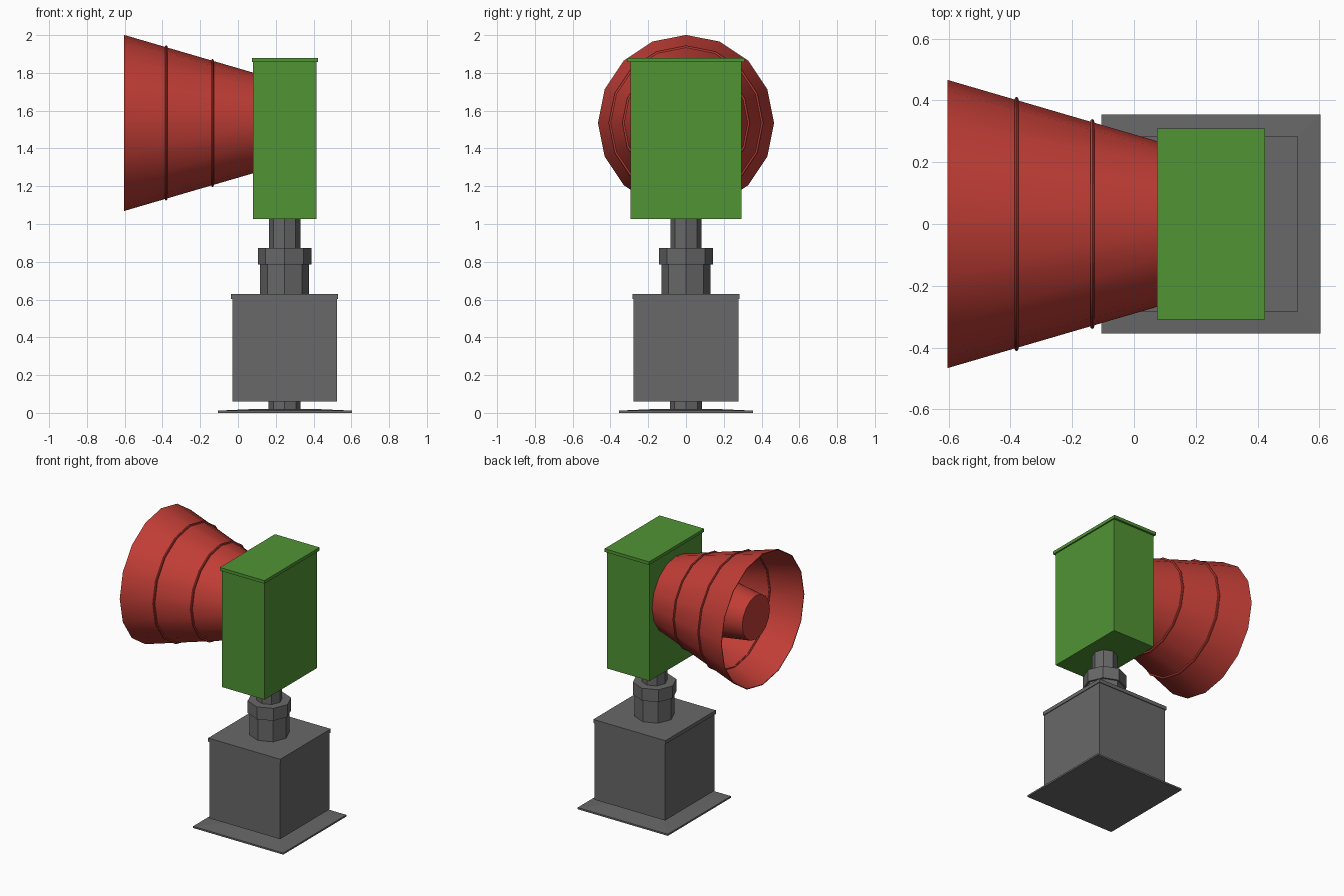
import bpy
import bmesh
import math
from mathutils import Vector

cube = bpy.data.objects.get("Cube")
if cube:
    bpy.data.objects.remove(cube, do_unlink=True)

POST_X = 0.247   # axis of the stand
HORN_Z = 1.535   # axis of the horn


def material(name, rgb):
    mat = bpy.data.materials.new(name)
    mat.use_nodes = True
    color = (*rgb, 1.0)
    mat.diffuse_color = color
    bsdf = mat.node_tree.nodes["Principled BSDF"]
    bsdf.inputs["Base Color"].default_value = color
    bsdf.inputs["Roughness"].default_value = 0.7
    return mat


RED = material("red", (0.53, 0.047, 0.036))
GREEN = material("green", (0.082, 0.295, 0.034))
GREY = material("grey", (0.138, 0.138, 0.138))


def finish(name, bm, mat, smooth=False):
    bmesh.ops.recalc_face_normals(bm, faces=bm.faces)
    mesh = bpy.data.meshes.new(name)
    bm.to_mesh(mesh)
    bm.free()
    mesh.materials.append(mat)
    obj = bpy.data.objects.new(name, mesh)
    bpy.context.collection.objects.link(obj)
    if smooth:
        bpy.ops.object.select_all(action="DESELECT")
        obj.select_set(True)
        bpy.context.view_layer.objects.active = obj
        bpy.ops.object.shade_smooth_by_angle(angle=math.radians(35))
    return obj


def box(name, x0, x1, half_y, z0, z1, mat, top_scale=1.0):
    """Box centred on y; top_scale shrinks its upper face."""
    bm = bmesh.new()
    bmesh.ops.create_cube(bm, size=1)
    for v in bm.verts:
        s = top_scale if v.co.z > 0 else 1.0
        v.co = Vector(((x0 + x1) / 2 + v.co.x * (x1 - x0) * s,
                       v.co.y * 2 * half_y * s,
                       z1 if v.co.z > 0 else z0))
    return finish(name, bm, mat)


def lathe(name, profile, sides, place, mat, closed=False, smooth=False):
    """Sweep (radius, distance) points round an axis; cap the ends unless closed."""
    bm = bmesh.new()
    rings = []
    for r, d in profile:
        angles = [math.tau * i / sides for i in range(sides)]
        rings.append([bm.verts.new(place(r * math.cos(a), r * math.sin(a), d))
                      for a in angles])
    pairs = list(zip(rings, rings[1:]))
    if closed:
        pairs.append((rings[-1], rings[0]))
    else:
        bm.faces.new(rings[0])
        bm.faces.new(rings[-1])
    for a, b in pairs:
        for i in range(sides):
            j = (i + 1) % sides
            bm.faces.new((a[i], a[j], b[j], b[i]))
    return finish(name, bm, mat, smooth)


def upright(u, v, d):
    return (POST_X + u, v, d)


def sideways(u, v, d):
    return (d, u, HORN_Z + v)


# Stand: foot plate, short post, main housing with its lid
box("foot_plate", -0.105, 0.603, 0.354, 0.0, 0.012, GREY)
box("foot_plate_crown", -0.105, 0.603, 0.354, 0.012, 0.02, GREY, top_scale=0.5)
lathe("foot_post", [(0.085, 0.01), (0.085, 0.07)], 8, upright, GREY)
box("base_housing", -0.03, 0.525, 0.278, 0.06, 0.61, GREY)
box("base_lid", -0.036, 0.53, 0.283, 0.604, 0.63, GREY)

# Eight-sided neck
lathe("neck_lower", [(0.13, 0.62), (0.13, 0.79)], 8, upright, GREY)
lathe("neck_collar", [(0.142, 0.785), (0.142, 0.873)], 8, upright, GREY)
lathe("neck_upper", [(0.083, 0.86), (0.083, 1.04)], 8, upright, GREY)

# Driver cabinet and its lid
box("cabinet", 0.08, 0.415, 0.294, 1.027, 1.865, GREEN)
box("cabinet_lid", 0.074, 0.424, 0.309, 1.858, 1.88, GREEN)

# Flared horn: thin open shell
MOUTH, THROAT = -0.603, 0.085
MOUTH_R, THROAT_R, WALL = 0.466, 0.265, 0.005
lathe("horn", [(THROAT_R, THROAT), (MOUTH_R, MOUTH),
               (MOUTH_R - WALL, MOUTH), (THROAT_R - WALL, THROAT)],
      16, sideways, RED, closed=True, smooth=True)

# Raised rings running through the horn wall
for name, x in (("outer_ring", -0.38), ("inner_ring", -0.135)):
    t = (x - MOUTH) / (THROAT - MOUTH)
    radius = MOUTH_R + t * (THROAT_R - MOUTH_R)
    tube = [(radius + 0.01 * math.cos(math.tau * k / 8),
             x + 0.007 * math.sin(math.tau * k / 8)) for k in range(8)]
    lathe(name, tube, 16, sideways, RED, closed=True, smooth=True)

# Central plug inside the horn
lathe("horn_plug", [(0.155, -0.55), (0.245, 0.085)], 16, sideways, RED, smooth=True)
